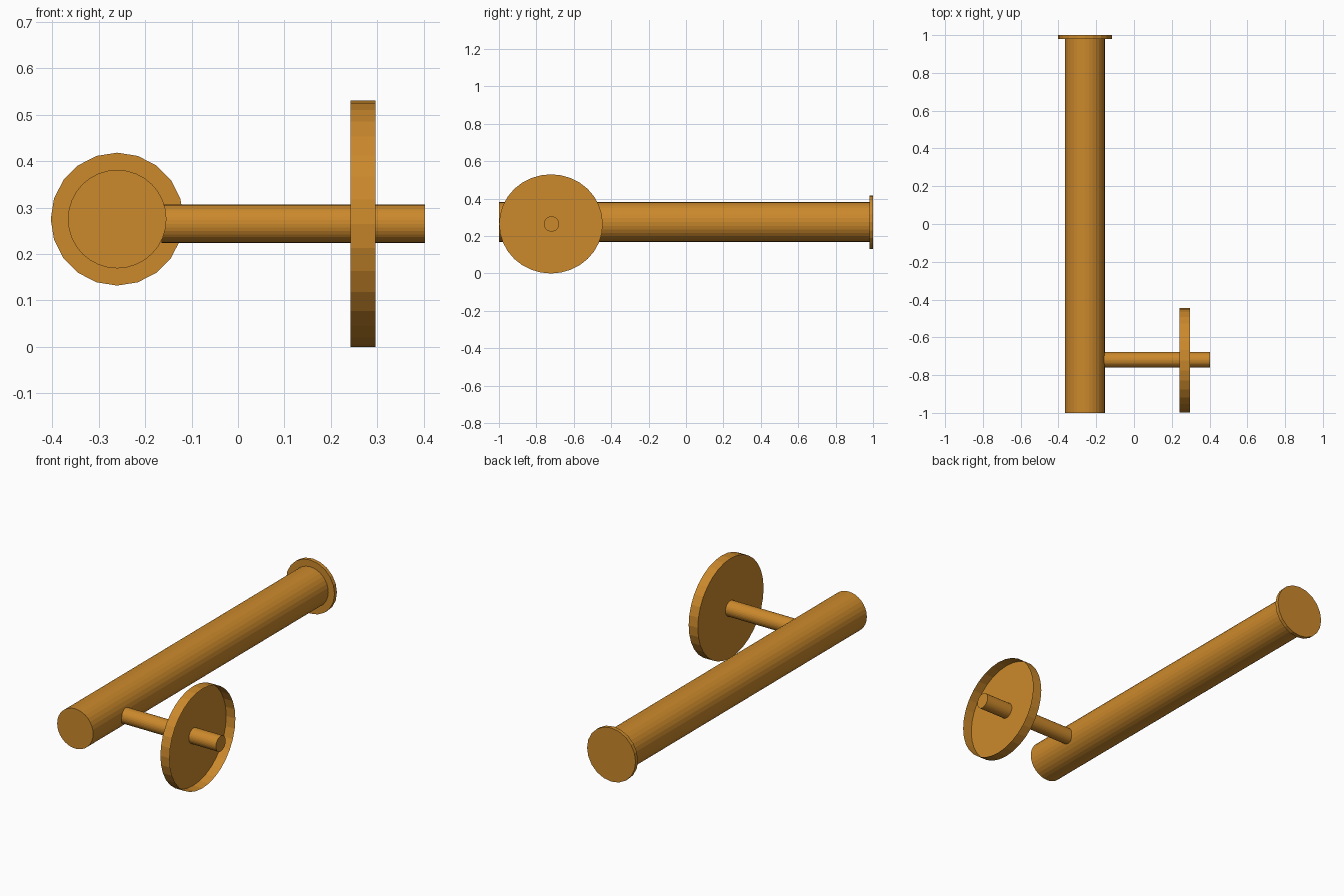
import bpy
import bmesh
from math import cos, sin, tau

if "Cube" in bpy.data.objects:
    bpy.data.objects.remove(bpy.data.objects["Cube"])

mat = bpy.data.materials.new("bronze")
mat.diffuse_color = (0.6, 0.25, 0.025, 1)
mat.use_nodes = True
mat.node_tree.nodes["Principled BSDF"].inputs["Base Color"].default_value = mat.diffuse_color


def tube(name, axis, start, end, centre, radii, sides=32, end_cap=True):
    """Flat-shaded cylinder along x or y; centre and radii are (across, z)."""
    bm = bmesh.new()

    def ring(d):
        verts = []
        for i in range(sides):
            a = tau * i / sides
            u = centre[0] + radii[0] * sin(a)
            z = centre[1] + radii[1] * cos(a)
            verts.append(bm.verts.new((d, u, z) if axis == "x" else (u, d, z)))
        return verts

    r0, r1 = ring(start), ring(end)
    for i in range(sides):
        j = (i + 1) % sides
        bm.faces.new((r0[i], r0[j], r1[j], r1[i]))
    bm.faces.new(r0)
    if end_cap:
        bm.faces.new(r1)
    bmesh.ops.recalc_face_normals(bm, faces=bm.faces[:])
    mesh = bpy.data.meshes.new(name)
    bm.to_mesh(mesh)
    bm.free()
    mesh.materials.append(mat)
    obj = bpy.data.objects.new(name, mesh)
    bpy.context.collection.objects.link(obj)
    return obj


# Long barrel and its wider end flange
tube("barrel", "y", -1.0, 0.985, (-0.26, 0.275), (0.106, 0.106))
tube("end_flange", "y", 0.98, 1.0, (-0.26, 0.275), (0.143, 0.143), sides=20)

# Side axle, rooted just inside the barrel
tube("axle", "x", -0.165, 0.402, (-0.719, 0.265), (0.041, 0.041))

# Dished wheel: thin shell, open on the outer side
tube("wheel_dish", "x", 0.242, 0.296, (-0.722, 0.265), (0.277, 0.265), end_cap=False)
